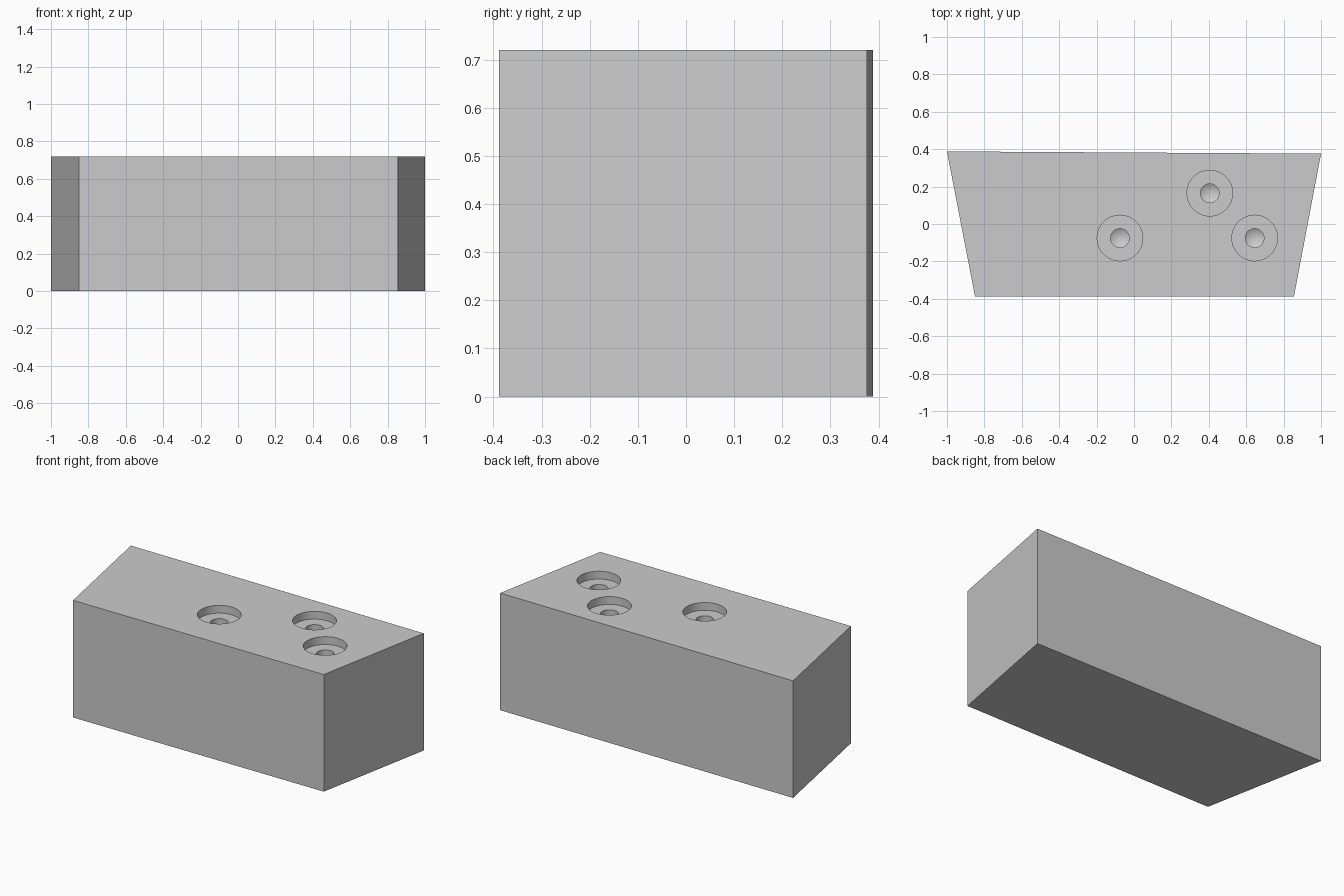
import bpy, bmesh, math

if "Cube" in bpy.data.objects:
    bpy.data.objects.remove(bpy.data.objects["Cube"])

H = 0.72
OUTLINE = [(-0.85, -0.388), (0.855, -0.388), (1.0, 0.376), (-1.0, 0.388)]
HOLES = [(-0.075, -0.075), (0.405, 0.165), (0.645, -0.075)]
# stepped drill profile (radius, z): counterbore, pilot hole, conical tip
PROFILE = [(0.122, H + 0.1), (0.122, H - 0.048), (0.05, H - 0.048), (0.05, H - 0.26)]
TIP_Z = H - 0.29
SEG = 48


def new_object(name, bm):
    bmesh.ops.recalc_face_normals(bm, faces=bm.faces)
    mesh = bpy.data.meshes.new(name)
    bm.to_mesh(mesh)
    bm.free()
    obj = bpy.data.objects.new(name, mesh)
    bpy.context.collection.objects.link(obj)
    return obj


# Tapered block
bm = bmesh.new()
base = bm.faces.new([bm.verts.new((x, y, 0)) for x, y in OUTLINE])
top = bmesh.ops.extrude_face_region(bm, geom=[base], use_keep_orig=True)
bmesh.ops.translate(bm, vec=(0, 0, H), verts=[v for v in top["geom"] if isinstance(v, bmesh.types.BMVert)])
block = new_object("tapered_block", bm)

# Stepped drill cutters
bm = bmesh.new()
for cx, cy in HOLES:
    rings = [[bm.verts.new((cx + r * math.cos(2 * math.pi * i / SEG),
                            cy + r * math.sin(2 * math.pi * i / SEG), z))
              for i in range(SEG)] for r, z in PROFILE]
    tip = bm.verts.new((cx, cy, TIP_Z))
    bm.faces.new(rings[0])
    for i in range(SEG):
        j = (i + 1) % SEG
        for a, b in zip(rings, rings[1:]):
            bm.faces.new((a[i], a[j], b[j], b[i]))
        bm.faces.new((rings[-1][i], rings[-1][j], tip))
cutter = new_object("hole_cutter", bm)

# Cut the holes, then remove the cutter
mod = block.modifiers.new("holes", 'BOOLEAN')
mod.operation = 'DIFFERENCE'
mod.solver = 'EXACT'
mod.object = cutter
bpy.context.view_layer.objects.active = block
block.select_set(True)
cutter.select_set(False)
bpy.ops.object.modifier_apply(modifier=mod.name)
bpy.data.objects.remove(cutter)
bpy.ops.object.shade_smooth_by_angle(angle=math.radians(25))
